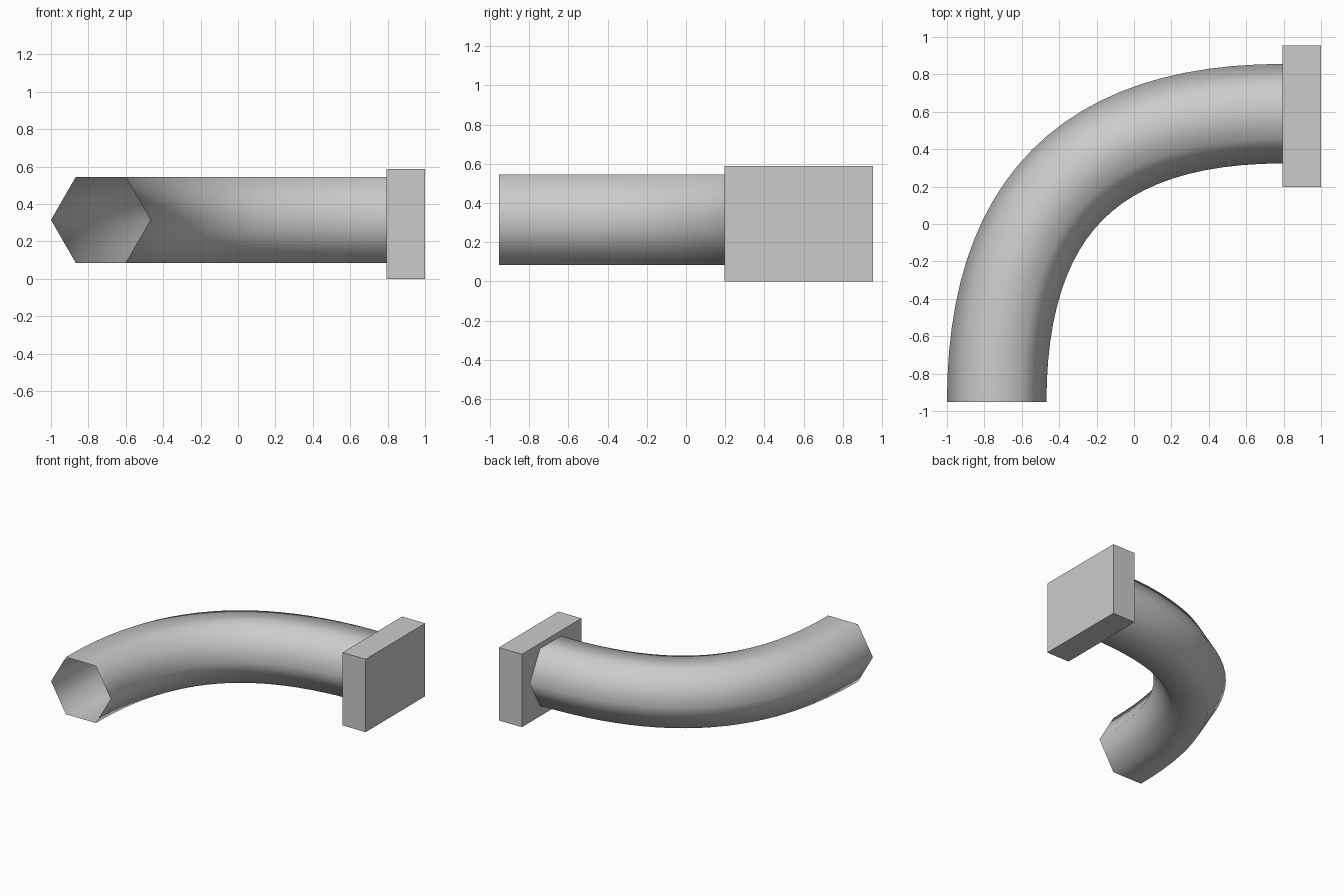
import bpy, bmesh, math
from mathutils import Vector
from mathutils.geometry import interpolate_bezier

if "Cube" in bpy.data.objects:
    bpy.data.objects.remove(bpy.data.objects["Cube"])

RADIUS, SIDES, RINGS = 0.266, 6, 25
AXIS_Z = 0.315


def finish(bm, name, smooth=False):
    mesh = bpy.data.meshes.new(name)
    bm.to_mesh(mesh)
    bm.free()
    for p in mesh.polygons:
        p.use_smooth = smooth
    obj = bpy.data.objects.new(name, mesh)
    bpy.context.collection.objects.link(obj)
    return obj


# Bent pipe: open six-sided section swept along a quarter bend
start = Vector((-0.734, -0.953, AXIS_Z))
end = Vector((0.80, 0.59, AXIS_Z))
path = interpolate_bezier(start, start + Vector((0, 1.04, 0)),
                          end - Vector((1.04, 0, 0)), end, RINGS)
bm = bmesh.new()
rings = []
for i, p in enumerate(path):
    if i == 0:
        tangent = Vector((0, 1, 0))
    elif i == RINGS - 1:
        tangent = Vector((1, 0, 0))
    else:
        tangent = (path[i + 1] - path[i - 1]).normalized()
    side = Vector((tangent.y, -tangent.x, 0))
    ring = []
    for k in range(SIDES):
        a = 2 * math.pi * k / SIDES
        offset = side * math.cos(a) + Vector((0, 0, math.sin(a)))
        ring.append(bm.verts.new(p + RADIUS * offset))
    rings.append(ring)
for r0, r1 in zip(rings, rings[1:]):
    for k in range(SIDES):
        n = (k + 1) % SIDES
        bm.faces.new((r0[k], r0[n], r1[n], r1[k]))
bmesh.ops.recalc_face_normals(bm, faces=bm.faces)
finish(bm, "bent_pipe", smooth=True)

# Mounting block closing the far end
lo, hi = Vector((0.795, 0.197, 0.0)), Vector((1.0, 0.955, 0.588))
bm = bmesh.new()
bmesh.ops.create_cube(bm, size=1)
bmesh.ops.scale(bm, vec=hi - lo, verts=bm.verts)
bmesh.ops.translate(bm, vec=(lo + hi) / 2, verts=bm.verts)
finish(bm, "mounting_block")
